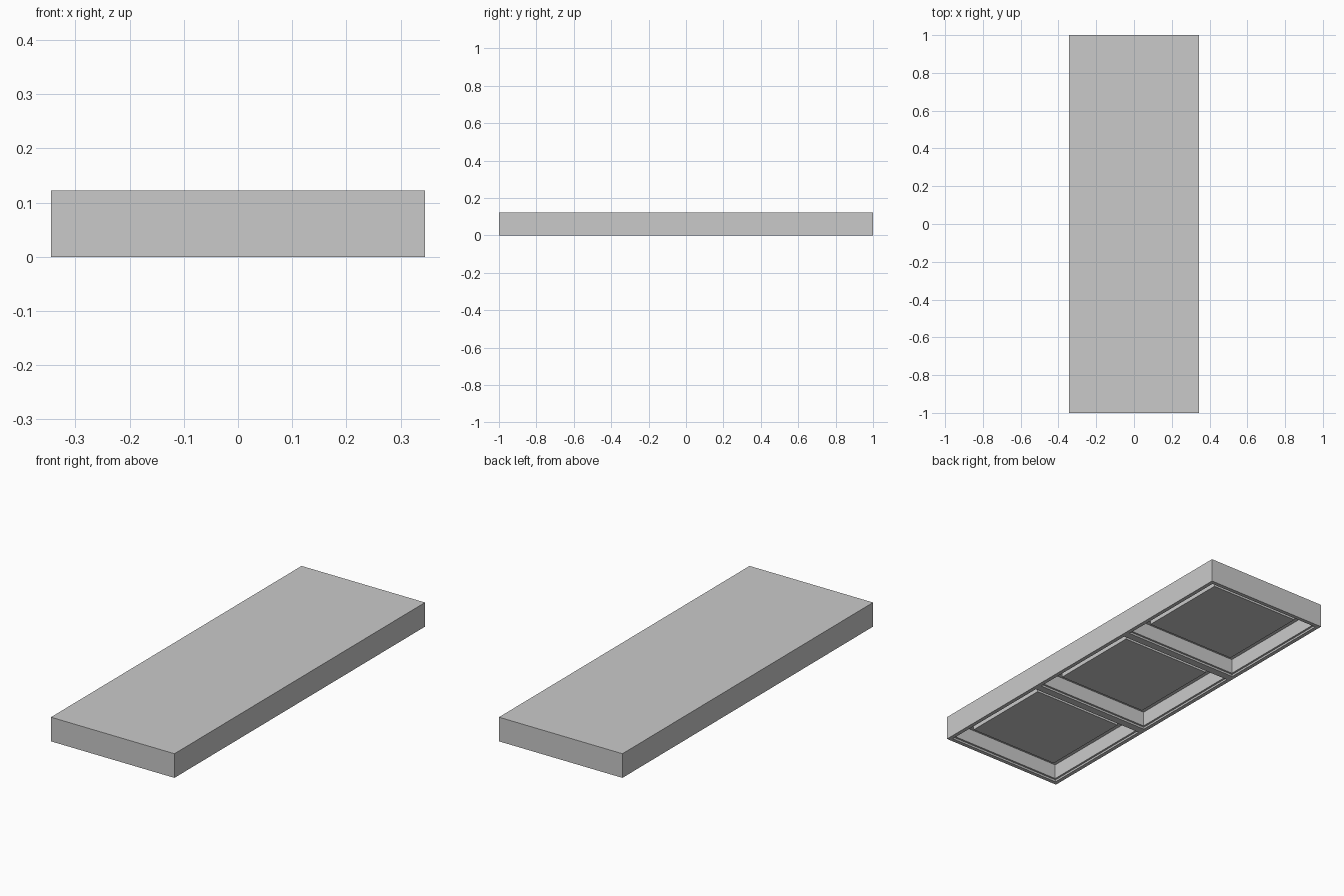
import bpy
import bmesh
from mathutils import Matrix, Vector

cube = bpy.data.objects.get("Cube")
if cube:
    bpy.data.objects.remove(cube, do_unlink=True)

WIDTH, LENGTH, HEIGHT = 0.69, 2.0, 0.122
RIM, LEDGE, GAP = 0.02, 0.01, 0.062
REBATE, DEPTH, PANEL = 0.01, 0.076, 0.041

grey = bpy.data.materials.new("plain grey")
grey.use_nodes = True
colour = (0.59, 0.59, 0.59, 1)
grey.diffuse_color = colour
grey.node_tree.nodes["Principled BSDF"].inputs["Base Color"].default_value = colour

# Solid slab split into three equal bays
bm = bmesh.new()
size = Matrix.Diagonal((WIDTH, LENGTH, HEIGHT, 1))
bmesh.ops.create_cube(bm, size=1, matrix=Matrix.Translation((0, 0, HEIGHT / 2)) @ size)
for side in (-1, 1):
    bmesh.ops.bisect_plane(bm, geom=bm.verts[:] + bm.edges[:] + bm.faces[:],
                           plane_co=Vector((0, side * LENGTH / 6, 0)),
                           plane_no=Vector((0, 1, 0)))
bm.normal_update()

# Each underside bay: rim, shallow rebate, ledge, deep pocket, raised centre panel
bays = [f for f in bm.faces if f.normal.z < -0.9]
for inset, rise in ((RIM, 0), (0, -REBATE), (LEDGE, 0), (0, -DEPTH), (GAP, 0), (0, PANEL)):
    bmesh.ops.inset_individual(bm, faces=bays, thickness=inset, depth=rise,
                               use_even_offset=True)

# Merge the flat faces on the top and sides
bmesh.ops.dissolve_limit(bm, angle_limit=0.01, verts=bm.verts[:], edges=[
    e for e in bm.edges if all(v.co.z > HEIGHT - 0.001 or abs(v.co.x) > WIDTH / 2 - 0.001
                               for v in e.verts)])

mesh = bpy.data.meshes.new("hollow_slab")
bm.to_mesh(mesh)
bm.free()
mesh.materials.append(grey)
slab = bpy.data.objects.new("hollow_slab", mesh)
bpy.context.collection.objects.link(slab)
